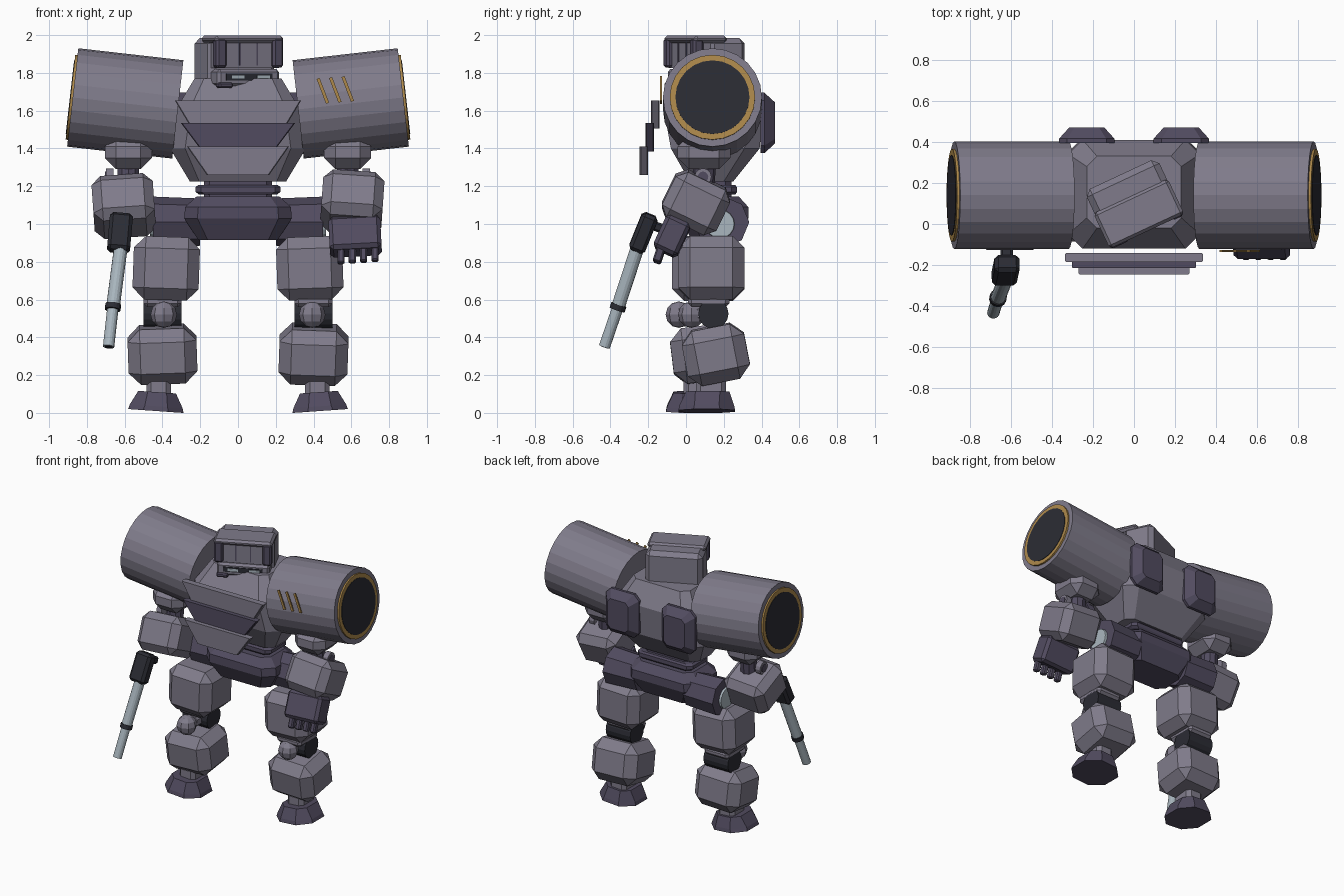
import bpy, bmesh
from math import radians
from mathutils import Matrix, Vector, Euler

if "Cube" in bpy.data.objects:
    bpy.data.objects.remove(bpy.data.objects["Cube"])


def material(name, *rgb):
    m = bpy.data.materials.new(name)
    m.use_nodes = True
    m.diffuse_color = (*rgb, 1)
    m.node_tree.nodes["Principled BSDF"].inputs["Base Color"].default_value = (*rgb, 1)
    return m


GREY = material("armour_grey", .214, .199, .256)
DARK = material("frame_purple", .083, .071, .116)
BLACK = material("gunmetal_black", .024, .025, .034)
GOLD = material("trim_gold", .42, .25, .07)
STEEL = material("pale_steel", .40, .47, .52)


def add(name, bm, mat, mtx=Matrix()):
    bmesh.ops.recalc_face_normals(bm, faces=bm.faces)
    me = bpy.data.meshes.new(name)
    bm.to_mesh(me)
    bm.free()
    me.materials.append(mat)
    ob = bpy.data.objects.new(name, me)
    ob.matrix_world = mtx
    bpy.context.collection.objects.link(ob)
    return ob


def box(name, size, loc, mat, bevel=0, rot=(0, 0, 0), base=Matrix()):
    """Box with chamfered edges."""
    bm = bmesh.new()
    bmesh.ops.create_cube(bm, size=1)
    bmesh.ops.scale(bm, vec=size, verts=bm.verts)
    if bevel:
        bmesh.ops.bevel(bm, geom=bm.edges[:], offset=bevel, segments=1, affect='EDGES')
    turn = Euler([radians(a) for a in rot]).to_matrix().to_4x4()
    return add(name, bm, mat, base @ Matrix.Translation(loc) @ turn)


def tube(name, p0, p1, r0, r1, mat, sides=24):
    """Cylinder or cone between two points."""
    p0, p1 = Vector(p0), Vector(p1)
    bm = bmesh.new()
    bmesh.ops.create_cone(bm, cap_ends=True, segments=sides, radius1=r0, radius2=r1,
                          depth=(p1 - p0).length)
    turn = (p1 - p0).to_track_quat('Z', 'Y').to_matrix().to_4x4()
    return add(name, bm, mat, Matrix.Translation((p0 + p1) / 2) @ turn)


def ball(name, loc, radius, mat):
    bm = bmesh.new()
    bmesh.ops.create_uvsphere(bm, u_segments=8, v_segments=6, radius=radius)
    return add(name, bm, mat, Matrix.Translation(loc))


def loft(name, rings, mat, mtx=Matrix()):
    """Stack of corner-cut rectangles: (z, half width, y front, y back, corner cut)."""
    bm = bmesh.new()
    loops = []
    for z, w, a, b, c in rings:
        pts = [(c - w, a), (w - c, a), (w, a + c), (w, b - c),
               (w - c, b), (c - w, b), (-w, b - c), (-w, a + c)]
        loops.append([bm.verts.new((x, y, z)) for x, y in pts])
    for lo, hi in zip(loops, loops[1:]):
        for i in range(8):
            j = (i + 1) % 8
            bm.faces.new((lo[i], lo[j], hi[j], hi[i]))
    bm.faces.new(loops[0])
    bm.faces.new(loops[-1])
    return add(name, bm, mat, mtx)


# Torso, waist and pelvis
loft("torso", [(1.225, .255, .02, .25, .05), (1.4, .36, -.08, .39, .08),
               (1.62, .32, -.12, .41, .07), (1.77, .23, -.02, .33, .05)], GREY)
loft("waist_ring", [(1.155, .205, .05, .26, .03), (1.17, .225, .04, .27, .03),
                    (1.195, .225, .04, .27, .03), (1.207, .21, .05, .26, .03)], DARK)
loft("waist_core", [(1.1, .18, .07, .24, .03), (1.25, .18, .07, .24, .03)], DARK)
loft("pelvis", [(.915, .21, .03, .27, .05), (1.03, .285, -.03, .33, .07),
                (1.09, .28, -.03, .33, .07), (1.145, .22, .02, .28, .05)], DARK)

# Stepped chest plates, narrowing downwards
for name, top, w_top, w_low, front, mat in (
        ("upper", 1.655, .335, .245, -.185, GREY),
        ("middle", 1.535, .303, .19, -.215, DARK),
        ("lower", 1.41, .27, .165, -.245, GREY)):
    loft(name + "_chest_plate", [(top - .15, w_low, front, front + .045, .006),
                                 (top, w_top, front, front + .045, .006)], mat)

# Head, turned to its left
H = Matrix.Translation((0, .1, 0)) @ Matrix.Rotation(radians(25), 4, 'Z')
box("head_core", (.39, .22, .25), (0, .045, 1.86), GREY, .03, base=H)
box("head_hood", (.4, .19, .04), (0, -.055, 1.978), GREY, .015, base=H)
box("head_screen", (.36, .16, .15), (0, -.05, 1.9), GREY, base=H)
box("head_jaw", (.36, .17, .09), (0, -.055, 1.775), GREY, .015, base=H)
box("eye_band", (.27, .008, .035), (0, -.141, 1.778), BLACK, base=H)
for s in (-1, 1):
    box("screen_post", (.062, .06, .155), (s * .165, -.125, 1.905), DARK, .012, base=H)
    box("screen_divider", (.008, .008, .13), (s * .05, -.132, 1.905), DARK, base=H)
    box("eye_slit", (.072, .008, .018), (s * .074 + .006, -.145, 1.778), STEEL, base=H)
box("chin_sensor", (.08, .05, .03), (-.14, -.13, 1.735), DARK, .008, base=H)

for s, side in ((-1, "right"), (1, "left")):
    # Shoulder drum, tilted up towards its outer end
    axis = Vector((s * .9936, 0, .113))
    end = Vector((s * .875, .14, 1.67))
    tube(side + "_drum", end - axis * .56, end, .262, .262, GREY)
    tube(side + "_drum_trim", end - axis * .02, end + axis * .012, .226, .226, GOLD)
    tube(side + "_drum_cap", end - axis * .02, end + axis * .015, .196, .196, BLACK)

    # Back plate
    loft(side + "_back_plate", [(0, .135, -.16, .16, .04), (.02, .135, -.16, .16, .04),
                                (.075, .085, -.11, .11, .025)], DARK,
         Matrix.Translation((s * .23, .395, 1.535)) @ Matrix.Rotation(radians(-90), 4, 'X'))

    # Shoulder joint and forearm
    box(side + "_shoulder", (.25, .28, .18), (s * .58, .095, 1.38), GREY, .06)
    tube(side + "_elbow", (s * .58, .09, 1.2), (s * .58, .1, 1.32), .06, .06, DARK, 10)
    box(side + "_forearm", (.325, .32, .265), (s * .605, .053, 1.105 + s * .01), GREY, .05,
        (-26, s * 4, 0))
    tube(side + "_elbow_ring", (s * .66, .09, 1.25), (s * .7, .09, 1.25), .045, .045, GREY, 12)
    tube(side + "_elbow_pin", (s * .69, .09, 1.25), (s * .705, .09, 1.25), .028, .028, DARK, 12)

    # Legs, the left one set slightly further back
    step = s * .033
    tube(side + "_hip", (s * .2, .2, 1.01), (s * .45, .2, 1.01), .125, .135, DARK, 8)
    tube(side + "_hip_disc", (s * .4, .18, 1.0), (s * .465, .18, 1.0), .085, .075, STEEL, 16)
    box(side + "_thigh", (.35, .35, .335), (s * .38, .118 + step * .5, .765), GREY, .062,
        (0, s * -2, 0))
    box(side + "_thigh_base", (.2, .22, .06), (s * .4, .12, .59), GREY, .02)
    tube(side + "_knee_axle", (s * .3, .145, .525), (s * .5, .145, .525), .08, .08, BLACK, 16)
    ball(side + "_knee_cap", (s * .393, step - .005, .52), .07, GREY)
    box(side + "_knee_link", (.1, .14, .07), (s * .395, .07, .525), GREY, .015)
    box(side + "_shin", (.365, .335, .295), (s * .4, .125 + step, .31), GREY, .065,
        (9 + s * 2, s * 2, 0))
    box(side + "_ankle", (.13, .16, .12), (s * .42, .1 + step, .13), GREY, .025)
    foot = Matrix.Translation((s * .435, .077 + step, .01)) @ Matrix.Rotation(radians(s * -4), 4, 'Y')
    loft(side + "_foot", [(0, .147, -.15, .15, .08), (.025, .14, -.145, .145, .08),
                          (.1, .1, -.11, .12, .05)], DARK, foot)

# Gold slashes on the left drum
for i in range(3):
    box("drum_slash", (.017, .009, .14), (.449 + i * .066, -.132, 1.705 + i * .005),
        GOLD, rot=(0, -21, 0))

# Open left hand
box("left_hand", (.275, .14, .19), (.62, -.075, .935), DARK, .02, (-25, -3, 0))
for i in range(4):
    box("left_finger", (.038, .045, .1), (.545 + i * .06, -.14, .838 + i * .004),
        DARK, .008, (-18, 0, 0))

# Gun on the right forearm
box("gun_grip", (.06, .12, .05), (-.62, -.14, .98), BLACK, .01, (-20, 0, 0))
box("gun_body", (.122, .09, .21), (-.625, -.226, .953), BLACK, .018, (-22, 5, 0))
breech, collar, muzzle = (Vector(p) for p in (
    (-.62, -.255, .88), (-.662, -.36, .56), (-.685, -.432, .35)))
along = (muzzle - collar).normalized()
tube("gun_barrel", breech, collar, .036, .036, STEEL, 16)
tube("gun_muzzle", collar, muzzle, .03, .03, STEEL, 16)
tube("gun_collar", collar - along * .015, collar + along * .015, .042, .042, BLACK, 16)
tube("gun_bore", muzzle - along * .01, muzzle + along * .002, .02, .02, BLACK, 16)
